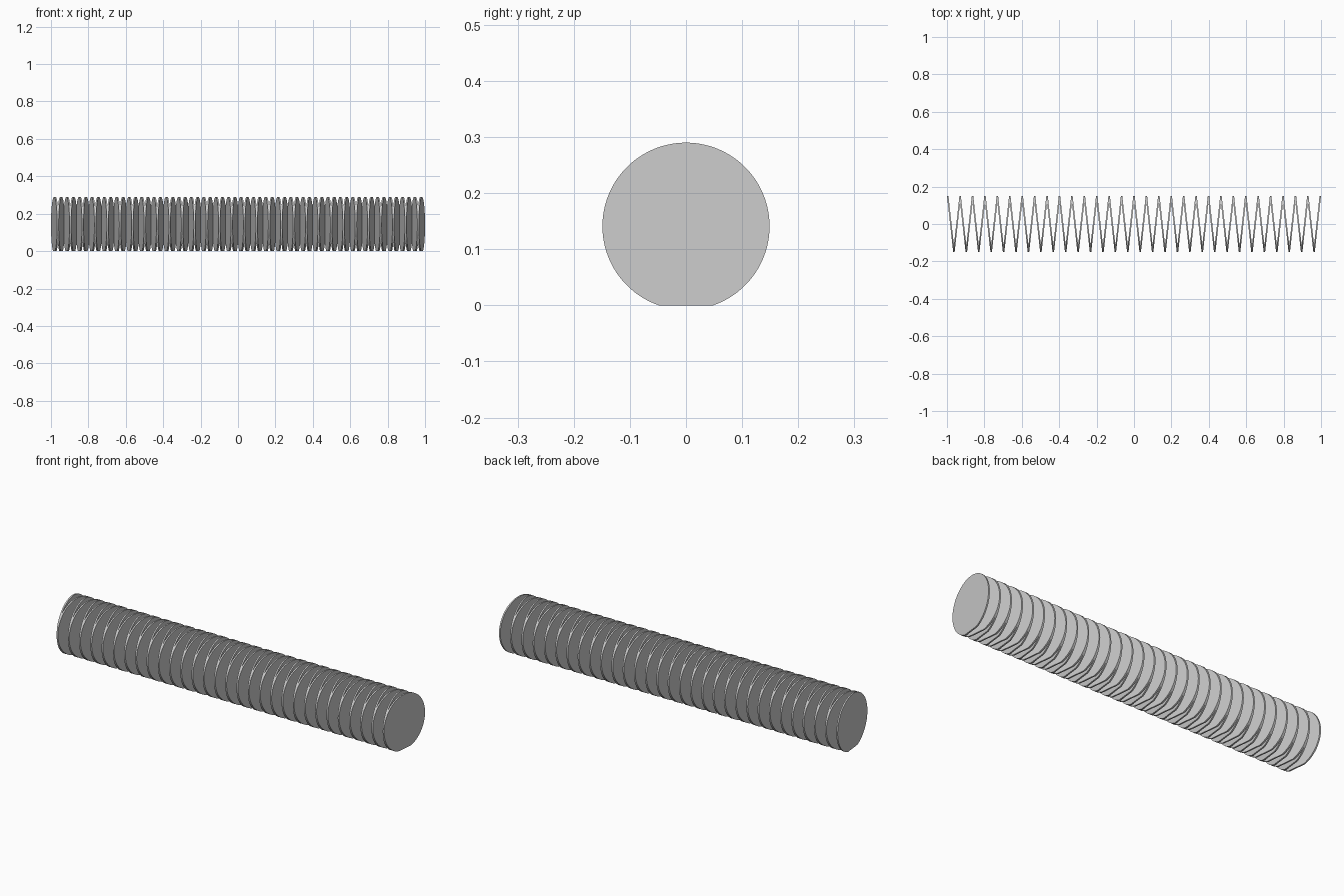
import bpy
import bmesh
import math

cube = bpy.data.objects.get("Cube")
if cube:
    bpy.data.objects.remove(cube, do_unlink=True)

RADIUS = 0.149      # disc radius seen end-on
CENTRE_Z = 0.141    # disc centre; the bottom is cut flat at z = 0
THICK = 0.008       # sheet thickness along x
FOLDS = 30          # number of V-shaped sheet pairs
STEP = (2 - THICK) / (2 * FOLDS)
SEGMENTS = 96

grey = bpy.data.materials.new("light_grey")
grey.use_nodes = True
colour = (0.6, 0.6, 0.6, 1)
grey.diffuse_color = colour
grey.node_tree.nodes["Principled BSDF"].inputs["Base Color"].default_value = colour

# Disc outline with a flat bottom, from one flat corner round to the other
half_gap = math.acos(CENTRE_Z / RADIUS)
sweep = 2 * (math.pi - half_gap)
outline = []
for i in range(SEGMENTS + 1):
    a = half_gap + sweep * i / SEGMENTS
    outline.append((RADIUS * math.sin(a), CENTRE_Z - RADIUS * math.cos(a)))


def add_sheet(bm, x_mid, lean):
    """Thin disc whose x position slides with y, leaning one way or the other."""
    slope = lean * STEP / (2 * RADIUS)
    ring = [bm.verts.new((x_mid - THICK / 2 + slope * y, y, z)) for y, z in outline]
    face = bm.faces.new(ring)
    grown = bmesh.ops.extrude_face_region(bm, geom=[face], use_keep_orig=True)
    moved = [g for g in grown["geom"] if isinstance(g, bmesh.types.BMVert)]
    bmesh.ops.translate(bm, verts=moved, vec=(THICK, 0, 0))


# One fold: two discs meeting at the front edge
bm = bmesh.new()
start = -1 + THICK / 2
add_sheet(bm, start + STEP * 0.5, -1)
add_sheet(bm, start + STEP * 1.5, 1)
bmesh.ops.recalc_face_normals(bm, faces=bm.faces)
mesh = bpy.data.meshes.new("pleated_discs")
bm.to_mesh(mesh)
bm.free()
mesh.materials.append(grey)
discs = bpy.data.objects.new("pleated_discs", mesh)
bpy.context.collection.objects.link(discs)

# Smooth rims, sharp disc edges
bpy.ops.object.select_all(action='DESELECT')
discs.select_set(True)
bpy.context.view_layer.objects.active = discs
bpy.ops.object.shade_smooth_by_angle(angle=math.radians(30))

# Repeat the fold along the whole length
row = discs.modifiers.new("fold_row", 'ARRAY')
row.count = FOLDS
row.use_relative_offset = False
row.use_constant_offset = True
row.constant_offset_displace = (2 * STEP, 0, 0)
